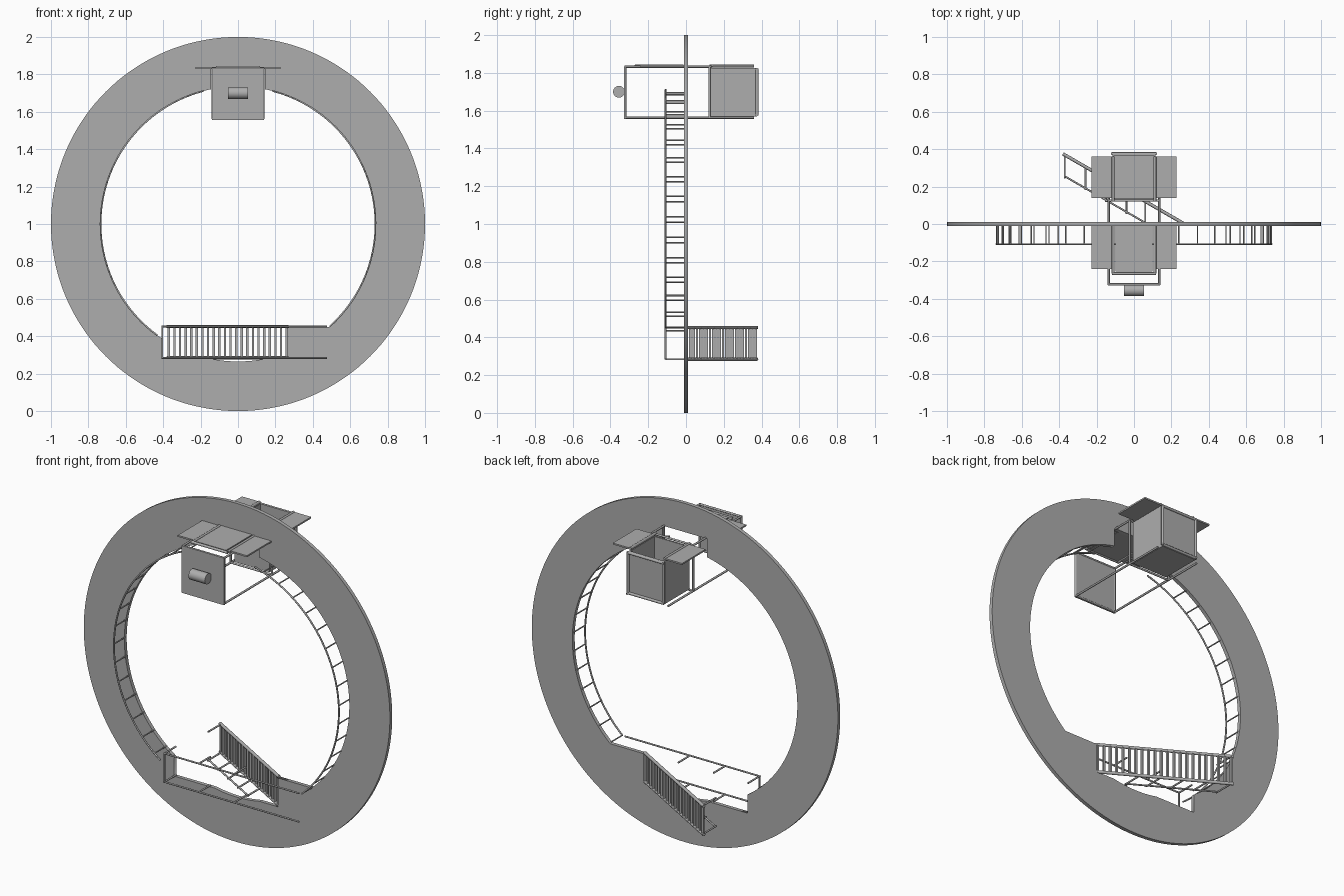
import bpy, bmesh, math
from mathutils import Vector, Matrix

if "Cube" in bpy.data.objects:
    bpy.data.objects.remove(bpy.data.objects["Cube"])

grey = bpy.data.materials.new("plain grey")
grey.diffuse_color = (0.42, 0.42, 0.42, 1)
grey.use_nodes = True
grey.node_tree.nodes["Principled BSDF"].inputs["Base Color"].default_value = grey.diffuse_color
R = 0.735                      # radius of the ring opening


def finish(name, bm, smooth=False):
    me = bpy.data.meshes.new(name)
    bm.to_mesh(me)
    bm.free()
    ob = bpy.data.objects.new(name, me)
    bpy.context.collection.objects.link(ob)
    me.materials.append(grey)
    for p in me.polygons:
        p.use_smooth = smooth and len(p.vertices) == 4
    return ob


def rods(name, segs, r=0.005, sides=8):
    """One object made of straight round bars."""
    bm = bmesh.new()
    for a, b in segs:
        a, b = Vector(a), Vector(b)
        d = b - a
        m = Matrix.Translation((a + b) / 2) @ d.to_track_quat('Z', 'Y').to_matrix().to_4x4()
        bmesh.ops.create_cone(bm, cap_ends=True, segments=sides, radius1=r, radius2=r,
                              depth=d.length, matrix=m)
    return finish(name, bm, True)


def boxes(name, items):
    """One object made of boxes given as (x0,x1,y0,y1,z0,z1)."""
    bm = bmesh.new()
    for x0, x1, y0, y1, z0, z1 in items:
        m = Matrix.Translation(((x0 + x1) / 2, (y0 + y1) / 2, (z0 + z1) / 2))
        m = m @ Matrix.Diagonal((x1 - x0, y1 - y0, z1 - z0, 1))
        bmesh.ops.create_cube(bm, size=1, matrix=m)
    return finish(name, bm)


def arc(a0, a1, n, r=R):
    return [(r * math.cos(math.radians(a0 + (a1 - a0) * i / n)),
             r * math.sin(math.radians(a0 + (a1 - a0) * i / n))) for i in range(n + 1)]


def curve_obj(name, dims, splines, cyclic):
    cu = bpy.data.curves.new(name, 'CURVE')
    cu.dimensions = dims
    for pts in splines:
        s = cu.splines.new('POLY')
        s.points.add(len(pts) - 1)
        for p, c in zip(s.points, pts):
            p.co = (*c, 1)
        s.use_cyclic_u = cyclic
    ob = bpy.data.objects.new(name, cu)
    bpy.context.collection.objects.link(ob)
    cu.materials.append(grey)
    return ob


def to_mesh(ob):
    bpy.ops.object.select_all(action='DESELECT')
    ob.select_set(True)
    bpy.context.view_layer.objects.active = ob
    bpy.ops.object.convert(target='MESH')


# Big flat ring with a notch on top and a sunken floor below
outer = arc(0, 357.5, 143, 1.0)
inner = (arc(-48.4, 78.6, 50) + [(0.145, 0.83), (-0.145, 0.83)] + arc(101.4, 236.1, 54)
         + [(-0.41, -0.72)] + arc(258.4, 281.6, 10) + [(0.27, -0.72), (0.27, -0.55)])
ring = curve_obj("ring_plate", '2D', [[(x, z, 0) for x, z in outer],
                                      [(x, z, 0) for x, z in inner]], True)
ring.data.fill_mode = 'BOTH'
ring.data.extrude = 0.011
ring.rotation_euler = (math.pi / 2, 0, 0)
ring.location = (0, 0, 1)
to_mesh(ring)

# Curved ladder rails and their rungs on both sides of the opening
Y = -0.108
rails = curve_obj("ladder_rails", '3D',
                  [[(x, Y, z + 1) for x, z in arc(-48, 75.5, 48)],
                   [(x, Y, z + 1) for x, z in arc(104.5, 234, 48)]], False)
rails.data.bevel_depth = 0.005
rails.data.bevel_resolution = 1
rails.data.use_fill_caps = True
to_mesh(rails)
rungs = []
for side, phase, count in ((1, 3.0, 15), (-1, 0.8, 15)):
    for k in range(count):
        a = math.radians(phase + 8.5 * (k - 6))
        x, z = side * R * math.cos(a), 1 + R * math.sin(a)
        rungs.append(((x, Y, z), (x, 0, z)))
rods("ladder_rungs", rungs, 0.004, 6)

# Straight front walkway rails
LO, HI = 0.284, 0.452
walk = [((-0.41, Y, z), (0.475, Y, z)) for z in (LO, HI)]
walk.append(((-0.405, Y, LO), (-0.405, Y, HI)))
walk += [((x, Y, z), (x, 0, z)) for z in (LO, HI) for x in (-0.405, -0.18, 0.05)]
rods("walkway_rails", walk, 0.005)


# Slanted rear walkway: slatted balustrade, low rail and cross bars
def back_y(x):
    return 0.375 - 0.577 * (x + 0.38)


rods("balustrade_rails", [((-0.38, back_y(-0.38), z), (0.268, back_y(0.268), z))
                          for z in (LO, HI)], 0.009)
slats = []
for i in range(22):
    x = -0.37 + i * 0.03
    y = back_y(x)
    slats.append((x - 0.006, x + 0.006, y - 0.006, y + 0.006, LO, HI))
boxes("balustrade_slats", slats)
low = [((-0.37, 0.255, LO), (0.065, 0.004, LO))]
for x in (-0.37, -0.26, -0.15, -0.04, 0.06):
    low.append(((x, back_y(x), LO), (x, back_y(x) - 0.125, LO)))
low.append(((-0.37, back_y(-0.37), HI), (-0.37, back_y(-0.37) - 0.12, HI)))
rods("rear_walkway_bars", low, 0.005)

# Cabin frame running through the top notch
F, B = 1.563, 1.832
frame = []
for x in (-0.135, 0.135):
    frame += [((x, -0.325, F), (x, 0.36, F)), ((x, -0.325, B), (x, 0.135, B)),
              ((x, 0.125, F), (x, 0.125, B)), ((x, -0.322, F), (x, -0.322, B))]
frame += [((-0.135, 0.125, z), (0.135, 0.125, z)) for z in (F, B)]
frame += [((-0.135, -0.322, z), (0.135, -0.322, z)) for z in (F, B)]
rods("cabin_frame", frame, 0.006)

# Front plate and its roller
boxes("front_plate", [(-0.14, 0.14, -0.329, -0.319, 1.557, 1.835)])
rods("front_roller", [((-0.053, -0.355, 1.70), (0.053, -0.355, 1.70))], 0.031, 32)

# Open-topped rear box
boxes("rear_box", [(-0.115, 0.115, 0.13, 0.375, 1.57, 1.58),
                   (-0.115, 0.115, 0.13, 0.14, 1.57, 1.825),
                   (-0.115, 0.115, 0.365, 0.375, 1.57, 1.825),
                   (-0.115, -0.107, 0.14, 0.365, 1.57, 1.825),
                   (0.107, 0.115, 0.14, 0.365, 1.57, 1.825)])
edge = []
for z in (1.58, 1.818):
    edge.append(((-0.12, 0.376, z), (0.12, 0.376, z)))
edge += [((x, 0.376, 1.575), (x, 0.376, 1.823)) for x in (-0.115, 0.115)]
rods("rear_box_edges", edge, 0.008)

# Front lid and the four side flaps
boxes("front_lid", [(-0.1, 0.1, -0.255, -0.012, 1.833, 1.843)])
flaps = []
for y0, y1 in ((-0.24, -0.012), (0.14, 0.36)):
    for s in (-1, 1):
        xs = sorted((s * 0.105, s * 0.226))
        flaps.append((xs[0], xs[1], y0, y1, 1.83, 1.839))
boxes("side_flaps", flaps)
hinge = []
for x in (-0.112, 0.112):
    hinge += [((x, -0.265, 1.837), (x, -0.012, 1.837)), ((x, 0.125, 1.837), (x, 0.36, 1.837))]
hinge.append(((-0.118, -0.265, 1.838), (0.118, -0.265, 1.838)))
rods("hinge_bars", hinge, 0.008)
